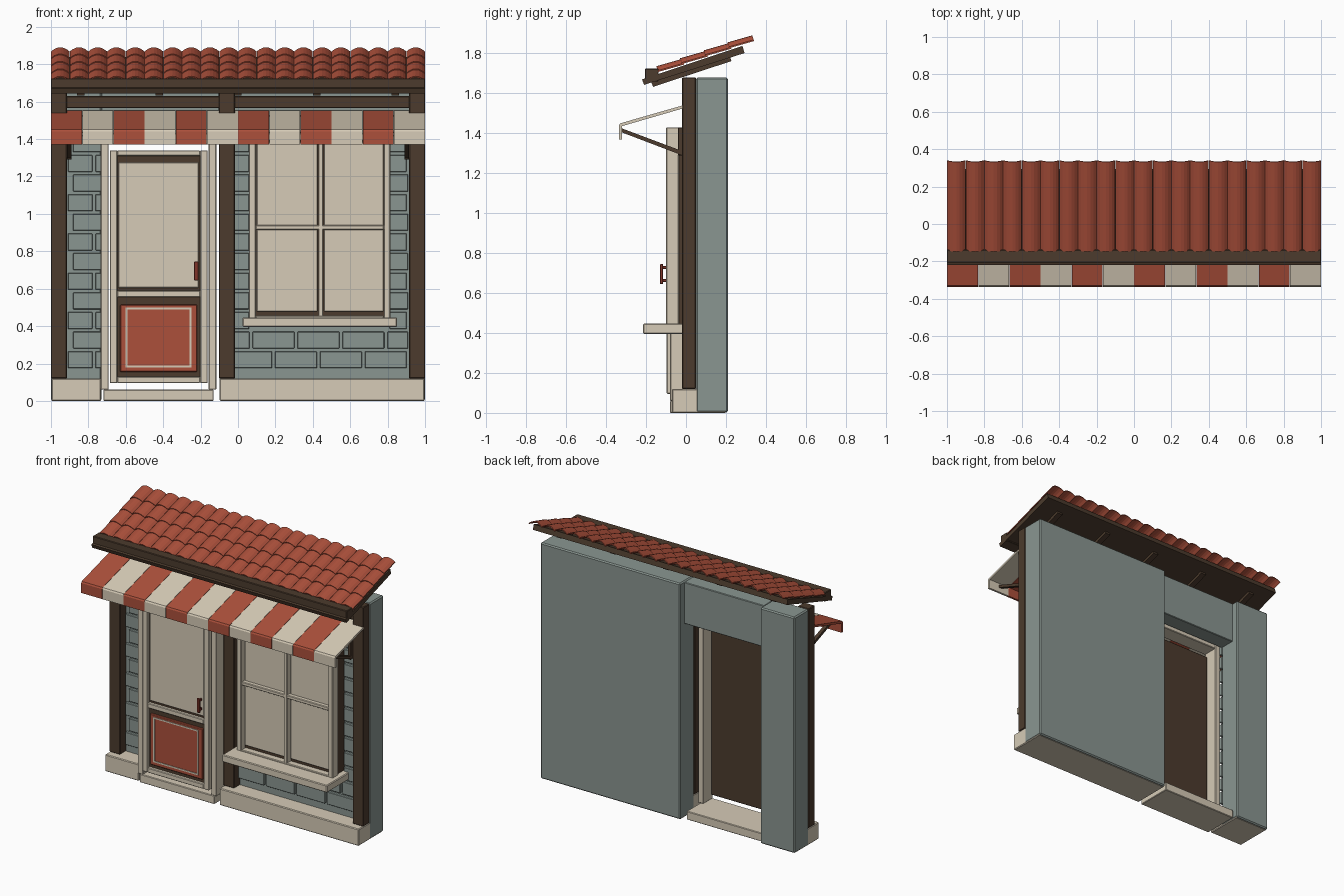
import bpy, bmesh, math
from mathutils import Vector


def material(name, rgb):
    m = bpy.data.materials.new(name)
    lin = [((c / 255 + 0.055) / 1.055) ** 2.4 for c in rgb]
    m.diffuse_color = (*lin, 1)
    return m


CREAM = material("cream", (214, 203, 183))
RED = material("terracotta", (172, 80, 59))
BROWN = material("dark_wood", (76, 59, 45))
WALL = material("grey_green", (138, 150, 145))
HANDLE = material("handle_red", (128, 52, 40))


def finish(name, bm, mat):
    bmesh.ops.recalc_face_normals(bm, faces=bm.faces)
    me = bpy.data.meshes.new(name)
    bm.to_mesh(me)
    bm.free()
    me.materials.append(mat)
    ob = bpy.data.objects.new(name, me)
    bpy.context.collection.objects.link(ob)
    return ob


def boxes(name, mat, items, bevel=0.004):
    """Several bevelled boxes (x0, x1, y0, y1, z0, z1) in one object."""
    bm = bmesh.new()
    for x0, x1, y0, y1, z0, z1 in items:
        vs = bmesh.ops.create_cube(bm, size=1)["verts"]
        for v in vs:
            v.co = Vector((x0 if v.co.x < 0 else x1, y0 if v.co.y < 0 else y1, z0 if v.co.z < 0 else z1))
    if bevel:
        bmesh.ops.bevel(bm, geom=bm.edges[:], offset=bevel, segments=1, affect='EDGES')
    return finish(name, bm, mat)


def prisms(name, mat, profile, spans):
    """Extrude a (y, z) outline along x, once per span."""
    bm = bmesh.new()
    n = len(profile)
    for x0, x1 in spans:
        a = [bm.verts.new((x0, y, z)) for y, z in profile]
        b = [bm.verts.new((x1, y, z)) for y, z in profile]
        bm.faces.new(a)
        bm.faces.new(b[::-1])
        for i in range(n):
            j = (i + 1) % n
            bm.faces.new((a[i], b[i], b[j], a[j]))
    return finish(name, bm, mat)


# walls: wide panel, narrow pier and recessed lintel over the door
boxes("wall", WALL, [(-0.1, 1, 0.05, 0.21, 0.002, 1.68), (-1, -0.73, 0.05, 0.21, 0.002, 1.68)], 0.008)
boxes("door_lintel", WALL, [(-0.73, -0.1, 0.05, 0.165, 1.38, 1.675)])

# raised bricks in running bond, leaving the window free
bricks = []
for k in range(13):
    z0 = 0.175 + 0.105 * k
    z1 = z0 + 0.09
    spans = [(-0.91, -0.725), (-0.02, 0.91)]
    if 0.36 < z0 < 1.4:
        spans = [(-0.91, -0.725), (-0.02, 0.06), (0.81, 0.91)]
    for lo, hi in spans:
        for i in range(-6, 6):
            bx = 0.19 + 0.24 * i + (0.12 if k % 2 else 0)
            a, b = max(lo, bx + 0.008), min(hi, bx + 0.232)
            if b - a > 0.02:
                bricks.append((a, b, 0.03, 0.055, z0, z1))
boxes("bricks", WALL, bricks, 0.003)

# plinth and door threshold
boxes("plinth", CREAM, [(-0.998, -0.732, -0.07, 0.2, 0, 0.12), (-0.098, 0.998, -0.07, 0.2, 0, 0.12)], 0.005)
boxes("threshold", CREAM, [(-0.72, -0.13, -0.08, 0.18, 0, 0.06)])

# timber posts and cross beam
boxes("posts", BROWN, [(x, x + 0.085, -0.02, 0.05, 0.12, 1.68) for x in (-1, -0.102, 0.915)])
boxes("cross_beam", BROWN, [(-0.93, 0.93, -0.012, 0.045, 1.565, 1.63)])

# door frame
boxes("door_frame", CREAM, [(-0.735, -0.692, -0.08, 0.03, 0.06, 1.43),
                            (-0.157, -0.115, -0.08, 0.03, 0.06, 1.43),
                            (-0.692, -0.157, -0.08, 0.03, 1.37, 1.43)])
# door: timber backing, cream rails, glass and red lower panel
boxes("door_backing", BROWN, [(-0.682, -0.165, -0.075, -0.045, 0.1, 1.335)])
boxes("door_rails", CREAM, [(-0.685, -0.645, -0.097, -0.06, 0.095, 1.34),
                            (-0.203, -0.162, -0.097, -0.06, 0.095, 1.34),
                            (-0.645, -0.203, -0.097, -0.06, 1.31, 1.34),
                            (-0.645, -0.203, -0.097, -0.06, 0.555, 0.59),
                            (-0.645, -0.203, -0.097, -0.06, 0.095, 0.13)])
boxes("door_glass", CREAM, [(-0.638, -0.21, -0.083, -0.06, 0.605, 1.275)], 0.003)
boxes("door_panel", RED, [(-0.63, -0.218, -0.09, -0.06, 0.155, 0.515)])
boxes("door_panel_trim", CREAM, [(-0.602, -0.592, -0.094, -0.088, 0.18, 0.5),
                                 (-0.258, -0.248, -0.094, -0.088, 0.18, 0.5),
                                 (-0.592, -0.258, -0.094, -0.088, 0.18, 0.19),
                                 (-0.592, -0.258, -0.094, -0.088, 0.49, 0.5)], 0)
boxes("door_handle", HANDLE, [(-0.235, -0.212, -0.13, -0.115, 0.645, 0.745),
                              (-0.23, -0.217, -0.117, -0.09, 0.655, 0.67),
                              (-0.23, -0.217, -0.117, -0.09, 0.72, 0.735)], 0.002)

# window
boxes("window_backing", BROWN, [(0.065, 0.805, -0.055, 0.05, 0.44, 1.42)])
boxes("window_glass", CREAM, [(0.1, 0.425, -0.068, -0.05, 0.478, 1.385),
                              (0.46, 0.777, -0.068, -0.05, 0.478, 1.385)], 0.003)
boxes("window_frame", CREAM, [(0.058, 0.095, -0.1, -0.035, 0.44, 1.43),
                              (0.78, 0.815, -0.1, -0.035, 0.44, 1.43),
                              (0.095, 0.78, -0.1, -0.035, 1.39, 1.43),
                              (0.095, 0.78, -0.1, -0.035, 0.44, 0.456),
                              (0.43, 0.455, -0.1, -0.05, 0.45, 1.4),
                              (0.095, 0.78, -0.098, -0.05, 0.915, 0.94)])
boxes("window_sill", CREAM, [(0.025, 0.85, -0.215, 0.045, 0.395, 0.447)], 0.005)

# striped awning with hanging front edge
awning = [(0.03, 1.553), (-0.33, 1.45), (-0.336, 1.44), (-0.336, 1.37),
          (-0.321, 1.37), (-0.321, 1.436), (0.03, 1.538)]
w = 2 / 12
for first, label, mat in ((0, "red", RED), (1, "cream", CREAM)):
    prisms("awning_" + label, mat, awning,
           [(-1 + w * i + 0.001, -1 + w * (i + 1) - 0.001) for i in range(first, 12, 2)])

# awning brackets: wall plate and diagonal strut
sides = [(-0.915, -0.89), (0.89, 0.915)]
prisms("bracket_struts", BROWN, [(-0.322, 1.425), (-0.322, 1.405), (-0.02, 1.29), (-0.02, 1.312)], sides)
boxes("bracket_plates", BROWN, [(a, b, -0.04, 0.05, 1.29, 1.43) for a, b in sides], 0.003)

# roof deck, rafters and eave beam
prisms("roof_deck", BROWN, [(-0.22, 1.67), (-0.21, 1.643), (0.293, 1.802), (0.283, 1.838)], [(-1, 1)])
prisms("rafters", BROWN, [(-0.175, 1.66), (-0.165, 1.633), (0.228, 1.762), (0.22, 1.785)],
       [(x - 0.02, x + 0.02) for x in (-0.84, -0.42, 0, 0.42, 0.84)])
boxes("eave_beam", BROWN, [(-1, 1, -0.206, -0.137, 1.66, 1.725)])

# barrel roof tiles: 20 columns of 4 slightly stepped courses
slope = math.atan(0.335)
along = Vector((0, math.cos(slope), math.sin(slope)))
up = Vector((0, -math.sin(slope), math.cos(slope)))
start = Vector((0, -0.137, 1.702))
course, seg, thick = 0.125, 6, 0.007
bm = bmesh.new()
for col in range(20):
    cx = -0.95 + 0.1 * col
    for row in range(4):
        rings = []
        for s, lift in ((row * course, 0.006), ((row + 1) * course + (0.004 if row == 3 else 0.01), 0)):
            for t in (0, thick):
                ring = []
                for i in range(seg + 1):
                    u = -1 + 2 * i / seg
                    h = 0.023 * (1 - u * u) + lift + t
                    ring.append(bm.verts.new(start + along * s + up * h + Vector((cx + 0.0495 * u, 0, 0))))
                rings.append(ring)
        lo0, hi0, lo1, hi1 = rings
        for i in range(seg):
            for p, q in ((hi0, hi1), (lo1, lo0), (lo0, hi0), (hi1, lo1)):
                bm.faces.new((p[i], p[i + 1], q[i + 1], q[i]))
        for i in (0, seg):
            bm.faces.new((lo0[i], hi0[i], hi1[i], lo1[i]))
finish("roof_tiles", bm, RED)
